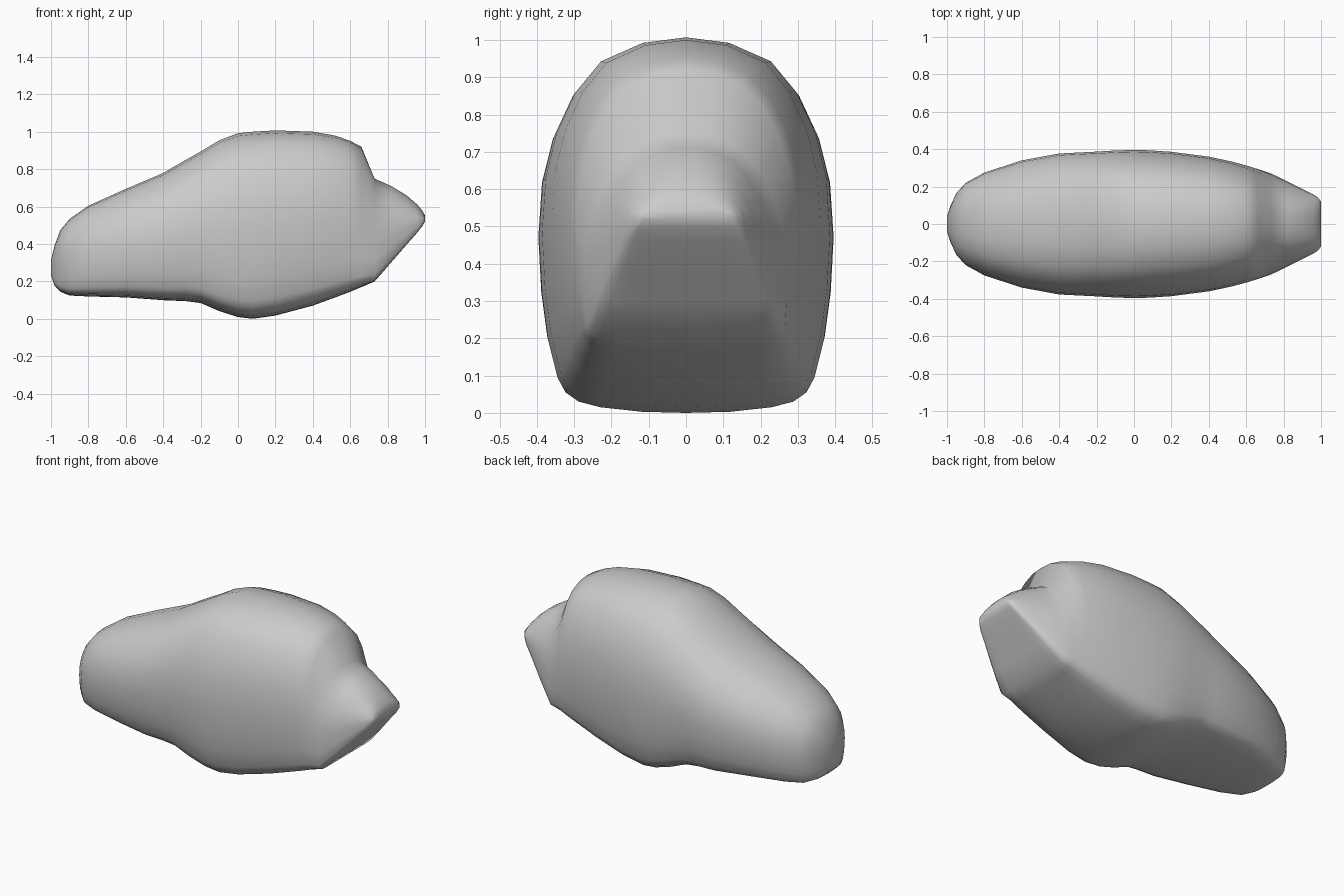
import bpy, bmesh
from math import radians

# Half cross-sections (width fraction, height fraction), bottom centre to top centre
ROUND = [(0, 0), (.30, .003), (.58, .015), (.73, .03), (.82, .055), (.875, .095), (.94, .20),
         (.98, .32), (1, .47), (.975, .62), (.90, .74), (.77, .85), (.59, .935), (.30, .985), (0, 1)]
NOSE = [(0, 0), (.35, 0), (.70, 0), (.88, .005), (.95, .02), (.99, .06), (1, .2),
        (1, .35), (.97, .5), (.88, .65), (.74, .80), (.55, .92), (.36, .97), (.18, 1), (0, 1)]

# Stations along the body: x, bottom z, top z, half width, nose blend
STATIONS = [
    (-1.0, .24, .32, .04, 0), (-.98, .18, .40, .10, 0), (-.95, .15, .48, .165, 0),
    (-.9, .13, .54, .22, 0), (-.8, .125, .61, .275, 0), (-.6, .12, .70, .34, 0),
    (-.4, .105, .785, .377, 0), (-.28, .10, .855, .383, 0), (-.2, .09, .90, .387, 0),
    (-.1, .047, .96, .393, 0), (0, .015, .998, .396, 0), (.08, .006, 1.006, .394, 0),
    (.2, .023, 1.013, .386, 0), (.4, .076, 1.006, .36, 0), (.52, .12, .985, .336, .15),
    (.6, .15, .957, .316, .3), (.66, .175, .925, .298, .45), (.73, .205, .755, .272, .9),
    (.82, .308, .715, .228, 1), (.9, .40, .667, .187, 1), (.96, .468, .615, .158, 1),
    (.985, .50, .585, .14, 1), (1.0, .525, .557, .12, 1)]


def ring(bm, x, lo, hi, w, k):
    half = [((a[0] * (1 - k) + b[0] * k) * w,
             lo + (a[1] * (1 - k) + b[1] * k) * (hi - lo)) for a, b in zip(ROUND, NOSE)]
    pts = half + [(-y, z) for y, z in reversed(half[1:-1])]
    return [bm.verts.new((x, y, z)) for y, z in pts]


# Body with nose: one skin lofted through the stations
bm = bmesh.new()
rings = [ring(bm, *s) for s in STATIONS]
for a, b in zip(rings, rings[1:]):
    n = len(a)
    for i in range(n):
        j = (i + 1) % n
        bm.faces.new((a[i], a[j], b[j], b[i]))
bm.faces.new(rings[0])
bm.faces.new(rings[-1])
bmesh.ops.recalc_face_normals(bm, faces=bm.faces)
low = min(v.co.z for v in bm.verts)
bmesh.ops.translate(bm, verts=bm.verts, vec=(0, 0, -low))
mesh = bpy.data.meshes.new("body_shell")
bm.to_mesh(mesh)
bm.free()
body = bpy.data.objects.new("body_shell", mesh)
bpy.context.collection.objects.link(body)
bpy.context.view_layer.objects.active = body
body.select_set(True)
bpy.ops.object.shade_smooth_by_angle(angle=radians(50))
